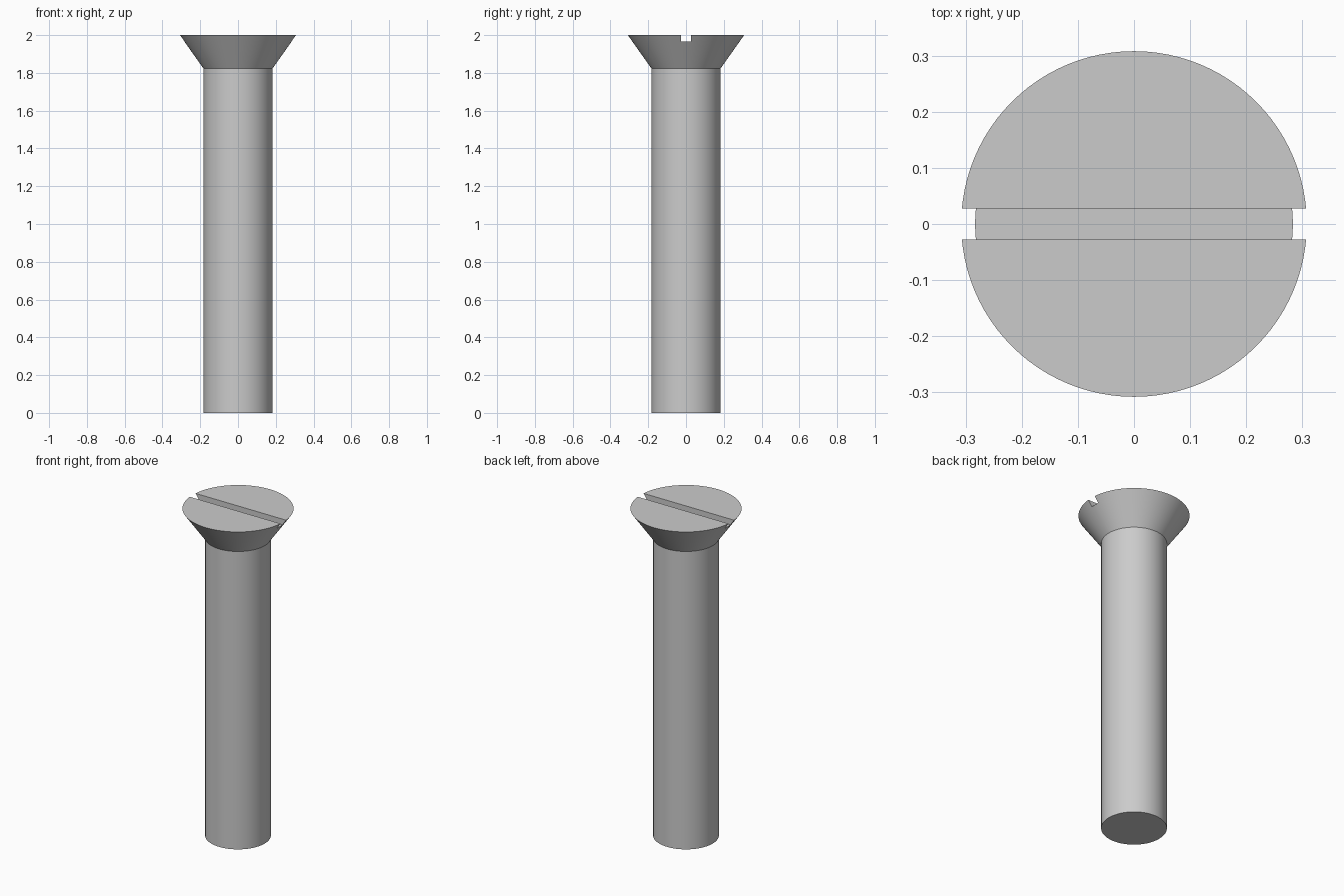
import bpy, bmesh, math

if "Cube" in bpy.data.objects:
    bpy.data.objects.remove(bpy.data.objects["Cube"])

SIDES = 96
# Lathe profile (radius, z): shank, countersunk head
profile = [(0.182, 0.0), (0.182, 1.822), (0.308, 2.0)]

bm = bmesh.new()
rings = []
for r, z in profile:
    rings.append([bm.verts.new((r * math.cos(2 * math.pi * i / SIDES),
                                r * math.sin(2 * math.pi * i / SIDES), z))
                  for i in range(SIDES)])
for a, b in zip(rings, rings[1:]):
    for i in range(SIDES):
        j = (i + 1) % SIDES
        bm.faces.new((a[i], a[j], b[j], b[i]))
bm.faces.new(rings[0][::-1])
bm.faces.new(rings[-1])
mesh = bpy.data.meshes.new("screw")
bm.to_mesh(mesh)
bm.free()
screw = bpy.data.objects.new("screw", mesh)
bpy.context.collection.objects.link(screw)

# Driver slot cut across the head along x
bpy.ops.mesh.primitive_cube_add(size=1, location=(0, 0, 2.015))
cutter = bpy.context.object
cutter.name = "slot_cutter"
cutter.scale = (1.0, 0.055, 0.1)
cutter.hide_render = True
bpy.context.view_layer.update()

bpy.ops.object.select_all(action='DESELECT')
screw.select_set(True)
bpy.context.view_layer.objects.active = screw
slot = screw.modifiers.new("slot", 'BOOLEAN')
slot.operation = 'DIFFERENCE'
slot.solver = 'EXACT'
slot.object = cutter
bpy.ops.object.modifier_apply(modifier=slot.name)
bpy.data.objects.remove(cutter)

# Smooth round sides, crisp rims
bpy.ops.object.shade_smooth_by_angle(angle=math.radians(30))
